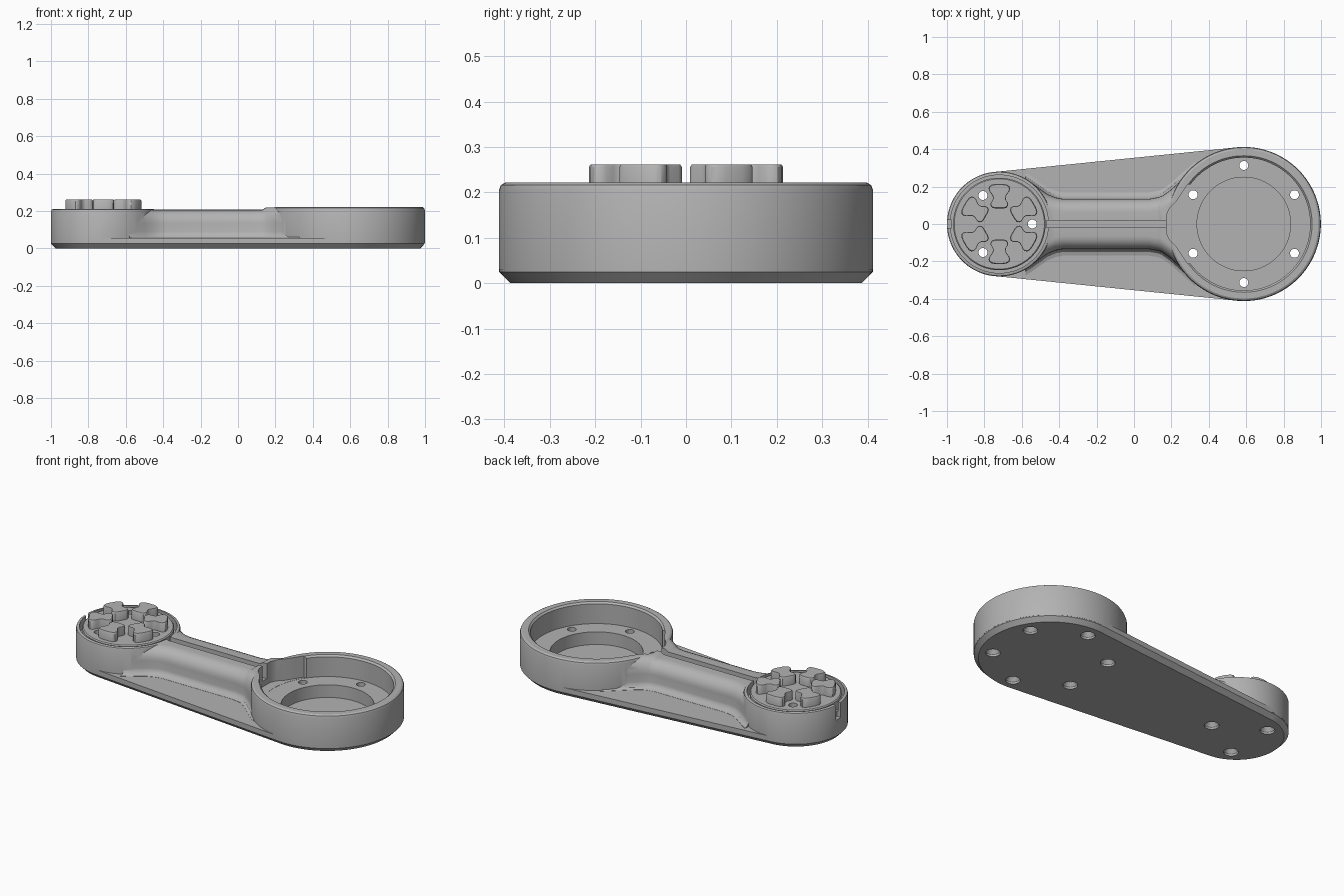
import bpy, bmesh
from math import sin, cos, pi, asin

if "Cube" in bpy.data.objects:
    bpy.data.objects.remove(bpy.data.objects["Cube"])

BIG, SMALL = 0.587, -0.72        # centres of the two round ends
BIG_R, SMALL_R = 0.412, 0.28
SEG = 96

grey = bpy.data.materials.new("plain grey")
grey.use_nodes = True
grey.diffuse_color = (0.45, 0.45, 0.45, 1)
grey.node_tree.nodes["Principled BSDF"].inputs["Base Color"].default_value = (0.45, 0.45, 0.45, 1)


def loft(name, rings):
    """Skin a list of equal closed rings into a capped solid."""
    bm = bmesh.new()
    loops = [[bm.verts.new(p) for p in ring] for ring in rings]
    for a, b in zip(loops, loops[1:]):
        for i in range(len(a)):
            j = (i + 1) % len(a)
            bm.faces.new((a[i], a[j], b[j], b[i]))
    bm.faces.new(loops[0][::-1])
    bm.faces.new(loops[-1])
    bmesh.ops.recalc_face_normals(bm, faces=bm.faces)
    mesh = bpy.data.meshes.new(name)
    bm.to_mesh(mesh)
    bm.free()
    mesh.materials.append(grey)
    obj = bpy.data.objects.new(name, mesh)
    bpy.context.collection.objects.link(obj)
    return obj


def lathe(name, x, y, profile, seg=SEG):
    """Turn a list of (radius, height) about a vertical axis."""
    return loft(name, [[(x + r * cos(2 * pi * i / seg), y + r * sin(2 * pi * i / seg), z)
                        for i in range(seg)] for r, z in profile])


def prism(name, outline, z0, z1):
    return loft(name, [[(x, y, z) for x, y in outline] for z in (z0, z1)])


def block(name, x0, x1, half, z0, z1):
    return prism(name, [(x0, -half), (x1, -half), (x1, half), (x0, half)], z0, z1)


def combine(target, tools, operation):
    for tool in tools:
        mod = target.modifiers.new(tool.name, 'BOOLEAN')
        mod.operation, mod.solver, mod.object = operation, 'EXACT', tool
    bpy.context.view_layer.update()
    graph = bpy.context.evaluated_depsgraph_get()
    mesh = bpy.data.meshes.new_from_object(target.evaluated_get(graph))
    target.modifiers.clear()
    target.data = mesh
    for tool in tools:
        bpy.data.objects.remove(tool)


def smooth(obj, angle=0.5):
    bpy.ops.object.select_all(action='DESELECT')
    obj.select_set(True)
    bpy.context.view_layer.objects.active = obj
    bpy.ops.object.shade_smooth_by_angle(angle=angle)


# Tapered base plate wrapped around both ends, chamfered underneath
def hull(inset, z):
    tilt = pi / 2 + asin((BIG_R - SMALL_R) / (BIG - SMALL))
    tilt = pi - tilt
    ring = []
    for x, r, start, end in ((BIG, BIG_R, -pi + tilt, pi - tilt),
                             (SMALL, SMALL_R, pi - tilt, pi + tilt)):
        for i in range(65):
            a = start + (end - start) * i / 64
            ring.append((x + (r - inset) * cos(a), (r - inset) * sin(a), z))
    return ring


arm = loft("arm_body", [hull(0.025, 0), hull(0.0006, 0.025), hull(0.0006, 0.055)])

# Round ends
cup = lathe("cup", BIG, 0, [(BIG_R, 0.03), (BIG_R, 0.205), (BIG_R - 0.004, 0.216),
                            (BIG_R - 0.014, 0.222)], 128)
hub = lathe("hub", SMALL, 0, [(SMALL_R, 0.03), (SMALL_R, 0.2), (SMALL_R - 0.003, 0.207),
                              (SMALL_R - 0.01, 0.21)])

# Central rib, flaring into both ends: (x, wall half width, top height)
stations = [(-0.58, 0.24, 0.207), (-0.54, 0.215, 0.207), (-0.5, 0.185, 0.207),
            (-0.46, 0.158, 0.207), (-0.42, 0.142, 0.207), (-0.38, 0.134, 0.207),
            (0.08, 0.134, 0.207), (0.13, 0.143, 0.207), (0.15, 0.15, 0.219),
            (0.19, 0.178, 0.219), (0.23, 0.213, 0.219), (0.27, 0.248, 0.219),
            (0.33, 0.3, 0.219)]


def section(x, w, top):
    half = [(w + 0.035, 0.04), (w + 0.035, 0.056), (w + 0.015, 0.062), (w + 0.004, 0.074),
            (w, 0.09), (w, 0.135)]
    half += [(w - 0.07 + 0.07 * cos(a), 0.135 + (top - 0.135) * sin(a))
             for a in (i * pi / 12 for i in range(1, 7))]
    return [(x, y, z) for y, z in half] + [(x, -y, z) for y, z in reversed(half)]


rib = loft("rib", [section(*s) for s in stations])
combine(arm, [cup, hub, rib], 'UNION')

# Stepped cup recess with a funnel, wire channel, ring groove and wall notch
recess = lathe("recess", BIG, 0, [(0.25, 0.02), (0.25, 0.095), (0.355, 0.095), (0.355, 0.212),
                                  (0.366, 0.223), (0.366, 0.4)], 128)
side = [(0.175, 0.05), (0.19, 0.085), (0.225, 0.12), (0.255, 0.165), (0.285, 0.21), (0.4, 0.21)]
funnel = prism("funnel", side + [(x, -y) for x, y in reversed(side)], 0.096, 0.4)
channel = block("channel", -0.468, 0.2, 0.02, 0.13, 0.4)
notch = block("notch", -1.05, -0.975, 0.022, 0.12, 0.4)
groove = lathe("groove", SMALL, 0, [(0.262, 0.151), (0.262, 0.4)])
core = lathe("groove_core", SMALL, 0, [(0.247, 0.1), (0.247, 0.204), (0.241, 0.2095),
                                       (0.0005, 0.2095)])
combine(groove, [core], 'DIFFERENCE')

# Screw holes, countersunk from below
holes = []
for x, r, count, turn in ((BIG, 0.313, 6, pi / 6), (SMALL, 0.176, 3, 0)):
    for i in range(count):
        a = turn + 2 * pi * i / count
        holes.append(lathe("hole", x + r * cos(a), r * sin(a),
                           [(0.04, -0.02), (0.04, 0.012), (0.024, 0.035), (0.024, 0.4)], 24))
combine(arm, [recess, funnel, channel, notch, groove] + holes, 'DIFFERENCE')
smooth(arm)

# Ring of six waisted lugs on the hub: (half width, distance from centre)
lug_half = [(0.022, 0.083), (0.038, 0.087), (0.046, 0.098), (0.046, 0.112), (0.035, 0.13),
            (0.034, 0.146), (0.042, 0.16), (0.053, 0.175), (0.057, 0.19), (0.053, 0.202),
            (0.042, 0.21), (0.02, 0.214)]
outline = lug_half + [(-w, r) for w, r in reversed(lug_half)]
for n in range(6):
    a = n * pi / 3

    def lug_ring(scale, z):
        pts = [(w * scale, 0.149 + (r - 0.149) * scale) for w, r in outline]
        return [(SMALL + w * cos(a) - r * sin(a), w * sin(a) + r * cos(a), z) for w, r in pts]

    lug = loft("lug_%d" % (n + 1), [lug_ring(1, 0.2), lug_ring(1, 0.256), lug_ring(0.94, 0.262)])
    smooth(lug, 0.6)
